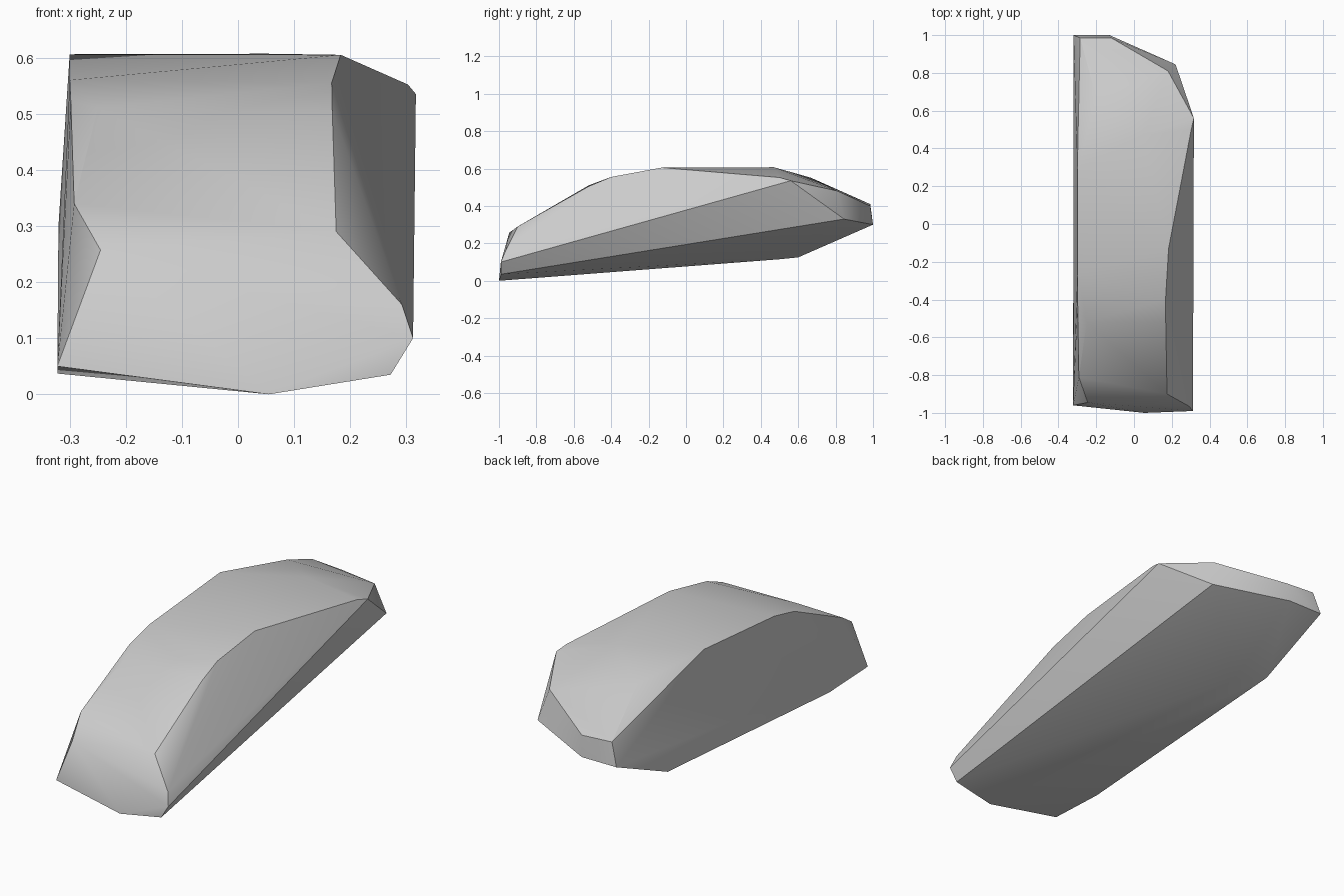
import bpy
import bmesh
from math import radians

cube = bpy.data.objects.get("Cube")
if cube:
    bpy.data.objects.remove(cube, do_unlink=True)

# Left side of the stone: a nearly flat split face, listed around its rim
split_face_rim = [
    (-.32, 1, .3), (-.285, .985, .41), (-.3, .29, .606), (-.3, -.26, .56),
    (-.298, -.42, .523), (-.292, -.81, .34), (-.322, -.96, .05),
    (-.322, -.66, .037), (-.32, .6, .125),
]
# Crown: long, gently curved top with its right-hand ridge
crown = [
    (-.25, -.52, .51), (.168, -.52, .505), (.167, -.4, .555),
    (.183, -.13, .605), (.05, .47, .607), (-.2, .67, .55),
    (.303, .5, .552), (.317, .56, .535), (.18, .81, .48),
]
# Blunt back end
back_end = [(-.12, .985, .4), (-.13, 1, .3), (.22, .845, .33)]
# Sloping front end, down to the lowest tip
front_end = [
    (-.245, -.945, .257), (-.245, -.9, .285), (.175, -.9, .29),
    (.292, -.965, .16), (.312, -.99, .1), (.272, -.988, .035), (.055, -1, 0),
]
# Shallow keel underneath
keel = [(-.2, .5, .115)]


def make_material(name, color):
    mat = bpy.data.materials.new(name)
    mat.use_nodes = True
    mat.diffuse_color = color
    mat.node_tree.nodes["Principled BSDF"].inputs["Base Color"].default_value = color
    return mat


def hull_object(name, points, material):
    """Wrap the points in a convex skin and merge its coplanar facets."""
    bm = bmesh.new()
    for p in points:
        bm.verts.new(p)
    hull = bmesh.ops.convex_hull(bm, input=bm.verts[:])
    inside = {v for v in hull["geom_interior"] + hull["geom_unused"]
              if isinstance(v, bmesh.types.BMVert)}
    bmesh.ops.delete(bm, geom=list(inside), context="VERTS")
    bmesh.ops.dissolve_limit(bm, angle_limit=radians(1),
                             verts=bm.verts[:], edges=bm.edges[:])
    bmesh.ops.recalc_face_normals(bm, faces=bm.faces[:])
    mesh = bpy.data.meshes.new(name)
    bm.to_mesh(mesh)
    bm.free()
    mesh.materials.append(material)
    obj = bpy.data.objects.new(name, mesh)
    bpy.context.collection.objects.link(obj)
    return obj


stone_grey = make_material("stone grey", (.6, .6, .6, 1))
stone = hull_object("stone", split_face_rim + crown + back_end + front_end + keel,
                    stone_grey)

# Soft facets with crisp breaks
bpy.ops.object.select_all(action="DESELECT")
stone.select_set(True)
bpy.context.view_layer.objects.active = stone
bpy.ops.object.shade_smooth_by_angle(angle=radians(30))
